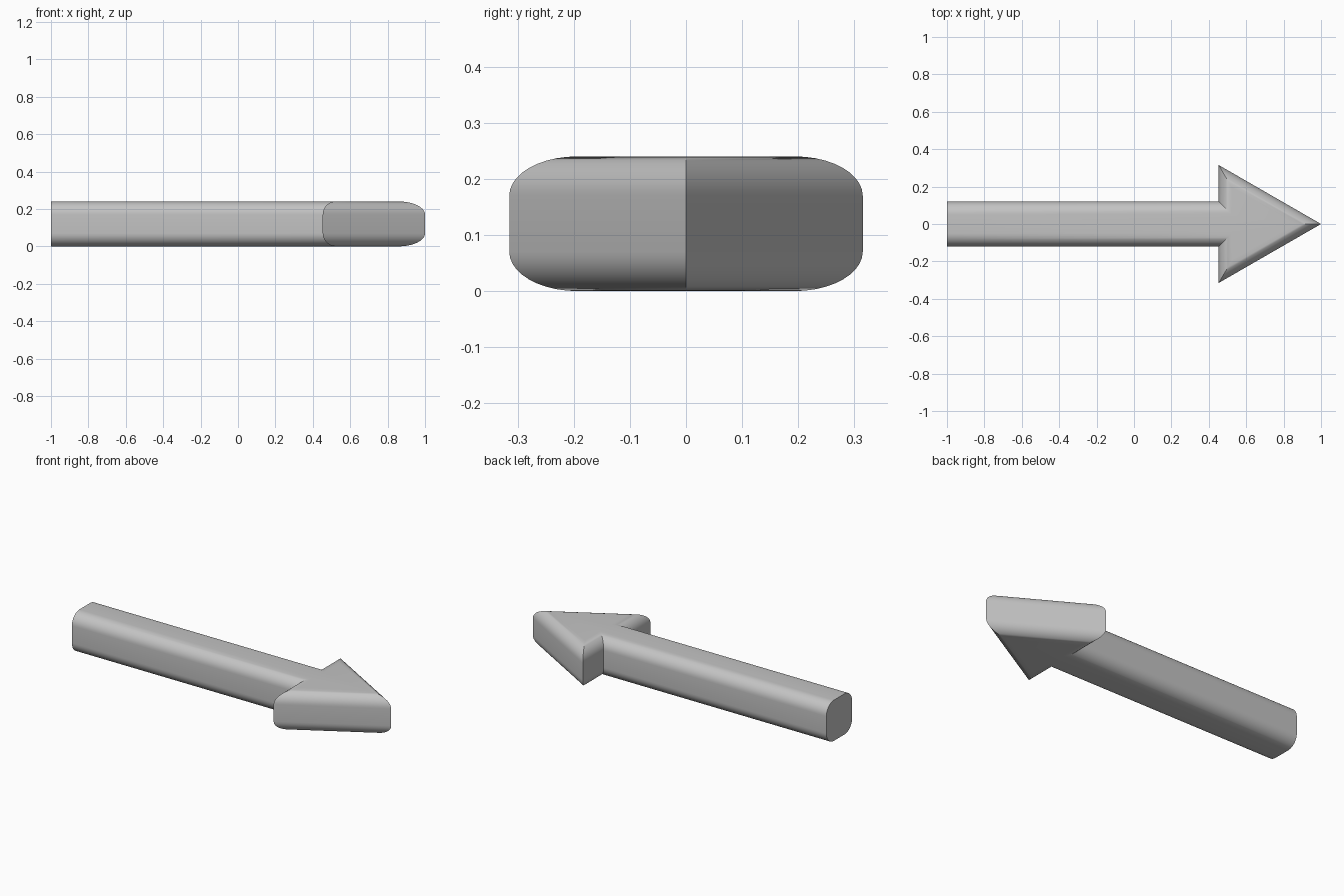
import bpy, bmesh, math
from mathutils import Vector

cube = bpy.data.objects.get("Cube")
if cube:
    bpy.data.objects.remove(cube, do_unlink=True)

HEIGHT, RADIUS, STEPS = 0.24, 0.07, 10
TAIL, NECK, TIP = -1.0, 0.453, 1.0
SHAFT, BARB = 0.12, 0.315

grey = bpy.data.materials.new("plain grey")
grey.use_nodes = True
colour = (0.55, 0.55, 0.55, 1)
grey.diffuse_color = colour
grey.node_tree.nodes["Principled BSDF"].inputs["Base Color"].default_value = colour


def outline(inset):
    """Arrow outline moved inward by inset, with the tail end kept flat."""
    slant = math.sqrt(3) * inset
    half = [(TAIL, SHAFT - inset),
            (NECK + inset, SHAFT - inset),
            (NECK + inset, BARB - slant)]
    mirrored = [(x, -y) for x, y in half]
    return mirrored + [(TIP - 2 * inset, 0)] + half[::-1]


# Rounded side profile: quarter rounds below and above a straight wall
quarter = [i / STEPS * math.pi / 2 for i in range(STEPS + 1)]
lower = [(RADIUS * (1 - math.sin(a)), RADIUS * (1 - math.cos(a))) for a in quarter]
profile = lower + [(d, HEIGHT - z) for d, z in reversed(lower)]

# Stack the outlines into one solid arrow
bm = bmesh.new()
rings = [[bm.verts.new(Vector((x, y, z))) for x, y in outline(d)] for d, z in profile]
for a, b in zip(rings, rings[1:]):
    for i in range(len(a)):
        j = (i + 1) % len(a)
        bm.faces.new((a[i], a[j], b[j], b[i]))
bm.faces.new(rings[0][::-1])
bm.faces.new(rings[-1])
bmesh.ops.recalc_face_normals(bm, faces=bm.faces[:])

mesh = bpy.data.meshes.new("arrow")
bm.to_mesh(mesh)
bm.free()
mesh.materials.append(grey)
arrow = bpy.data.objects.new("arrow", mesh)
bpy.context.collection.objects.link(arrow)

# Smooth rounds, crisp mitres and flat tail
bpy.ops.object.select_all(action='DESELECT')
arrow.select_set(True)
bpy.context.view_layer.objects.active = arrow
bpy.ops.object.shade_smooth_by_angle(angle=math.radians(30))
